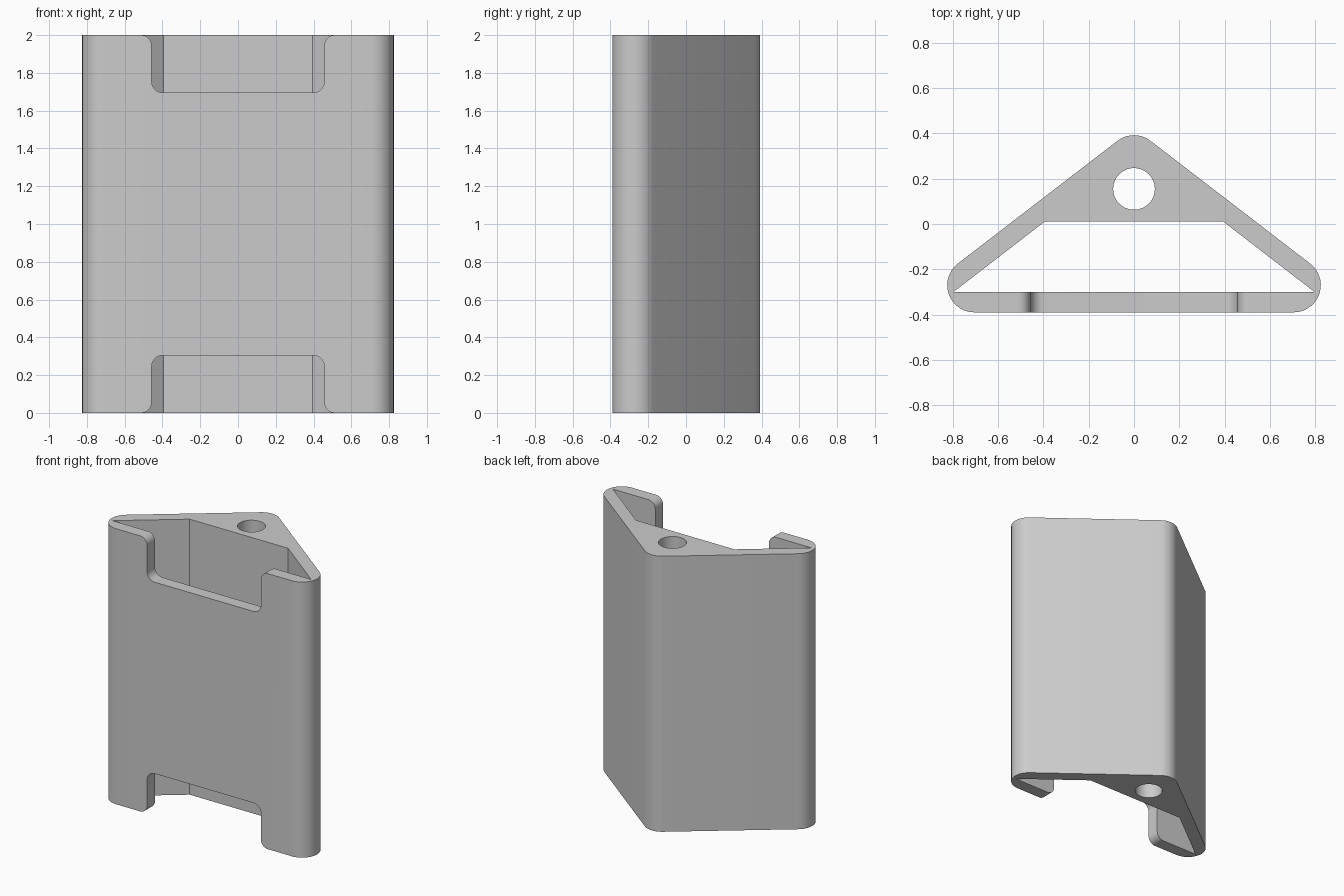
import bpy, bmesh
from math import pi, cos, sin, atan2, radians
from mathutils import Matrix, Vector

if "Cube" in bpy.data.objects:
    bpy.data.objects.remove(bpy.data.objects["Cube"], do_unlink=True)

HEIGHT = 2.0
SIDE = (0.705, -0.27)   # centre of a front corner rounding
APEX = (0.0, 0.272)     # centre of the rear corner rounding
ROUND = 0.12

grey = bpy.data.materials.new("plain grey")
grey.use_nodes = True
grey.diffuse_color = (0.6, 0.6, 0.6, 1)
grey.node_tree.nodes["Principled BSDF"].inputs["Base Color"].default_value = (0.6, 0.6, 0.6, 1)


def arc(centre, radius, start, end, steps=14):
    """Points along an arc, angles in radians."""
    angles = [start + (end - start) * i / steps for i in range(steps + 1)]
    return [(centre[0] + radius * cos(a), centre[1] + radius * sin(a)) for a in angles]


def prism(name, outline, low, high, matrix=Matrix()):
    """Extrude a closed outline from low to high, then place it."""
    bm = bmesh.new()
    face = bm.faces.new([bm.verts.new((x, y, low)) for x, y in outline])
    new = bmesh.ops.extrude_face_region(bm, geom=[face])["geom"]
    verts = [v for v in new if isinstance(v, bmesh.types.BMVert)]
    bmesh.ops.translate(bm, verts=verts, vec=Vector((0, 0, high - low)))
    bmesh.ops.transform(bm, matrix=matrix, verts=bm.verts)
    bmesh.ops.recalc_face_normals(bm, faces=bm.faces)
    mesh = bpy.data.meshes.new(name)
    bm.to_mesh(mesh)
    bm.free()
    mesh.materials.append(grey)
    obj = bpy.data.objects.new(name, mesh)
    bpy.context.collection.objects.link(obj)
    return obj


# Rounded triangular body
slope = atan2(SIDE[0], APEX[1] - SIDE[1])
slope = pi / 2 - slope          # rise of the slanted sides
normal = pi / 2 - slope         # facing of the right-hand slanted side
outline = (arc(SIDE, ROUND, -pi / 2, normal)
           + arc(APEX, ROUND, normal, pi - normal)
           + arc((-SIDE[0], SIDE[1]), ROUND, pi - normal, 1.5 * pi))
body = prism("triangular_sleeve", outline, 0, HEIGHT)

# Trapezoid channel and round bore through the full height
channel = prism("channel_cutter",
                [(-0.797, -0.30), (0.797, -0.30), (0.395, 0.01), (-0.395, 0.01)], -0.2, 2.2)
bore = prism("bore_cutter", arc((0, 0.155), 0.092, 0, 2 * pi, 48)[:-1], -0.2, 2.2)

# Front notches: rounded floor corners and flared mouth
half, floor, r, flare = 0.457, 1.695, 0.06, 0.055
right = (arc((half - r, floor + r), r, -pi / 2, 0, 8)
         + arc((half + flare, HEIGHT - flare), flare, pi, pi / 2, 8)
         + [(half + flare, 2.2)])
notch = right + [(-x, z) for x, z in reversed(right)]
stand = Matrix.Rotation(radians(90), 4, "X")   # outline y becomes z, depth runs to -y
top_notch = prism("top_notch_cutter", notch, 0.2, 0.6, stand)
low_notch = prism("bottom_notch_cutter", [(x, HEIGHT - z) for x, z in notch], 0.2, 0.6, stand)

bpy.context.view_layer.objects.active = body
body.select_set(True)
for cutter in (channel, bore, top_notch, low_notch):
    cut = body.modifiers.new(cutter.name, "BOOLEAN")
    cut.operation = "DIFFERENCE"
    cut.solver = "EXACT"
    cut.object = cutter
    bpy.ops.object.modifier_apply(modifier=cut.name)
    bpy.data.objects.remove(cutter, do_unlink=True)

bpy.ops.object.select_all(action="DESELECT")
body.select_set(True)
bpy.ops.object.shade_smooth_by_angle(angle=radians(30))
